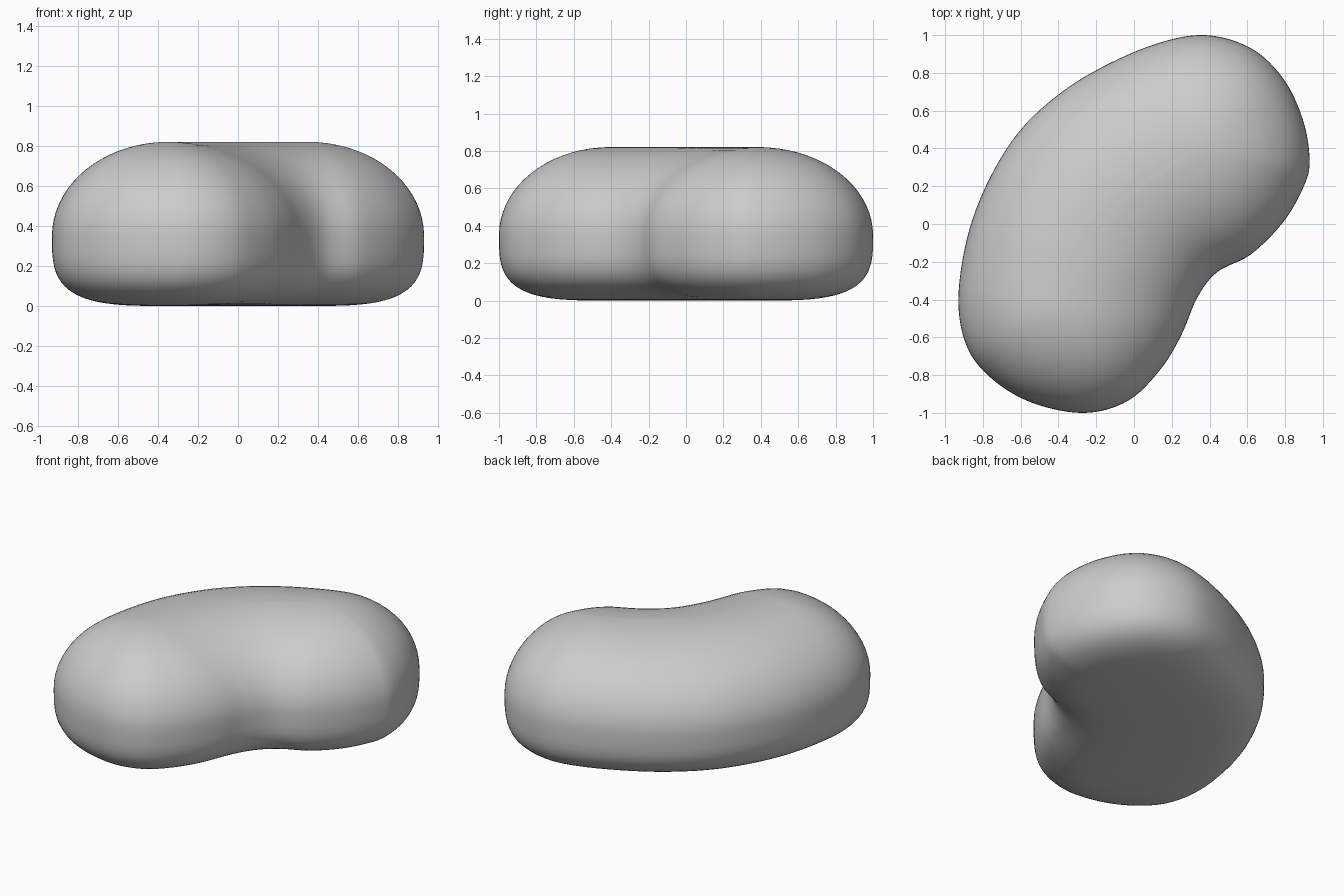
import bpy, bmesh, math
from mathutils import Vector

if "Cube" in bpy.data.objects:
    bpy.data.objects.remove(bpy.data.objects["Cube"])

# Kidney-shaped outline (seen from the top) and inner spine
OUTLINE = [(0.93, 0.33), (0.895, 0.55), (0.79, 0.77), (0.62, 0.93), (0.38, 1.0),
           (0.12, 0.955), (-0.18, 0.825), (-0.42, 0.67), (-0.62, 0.475), (-0.78, 0.21),
           (-0.885, -0.08), (-0.93, -0.41), (-0.88, -0.66), (-0.74, -0.83),
           (-0.53, -0.95), (-0.26, -1.0), (-0.03, -0.935), (0.14, -0.77),
           (0.25, -0.59), (0.335, -0.39), (0.44, -0.255), (0.62, -0.16),
           (0.79, 0.01), (0.895, 0.19)]
SPINE = [(-0.35, -0.41), (-0.27, -0.13), (-0.08, 0.12), (0.12, 0.28), (0.35, 0.39)]
MID_Z, TOP_Z = 0.35, 0.82


def smooth_path(pts, steps, closed):
    """Catmull-Rom sampling of a 2D path."""
    pts = [Vector(p) for p in pts]
    n = len(pts)
    get = (lambda i: pts[i % n]) if closed else (lambda i: pts[max(0, min(n - 1, i))])
    out = []
    for i in range(n if closed else n - 1):
        a, b, c, d = (get(i + k) for k in (-1, 0, 1, 2))
        for s in range(steps):
            t = s / steps
            out.append(0.5 * (2 * b + (c - a) * t + (2 * a - 5 * b + 4 * c - d) * t * t
                              + (3 * b - a - 3 * c + d) * t ** 3))
    return out if closed else out + [pts[-1]]


outline = smooth_path(OUTLINE, 6, True)
spine = smooth_path(SPINE, 40, False)
targets = [min(spine, key=lambda q: (q - p).length) for p in outline]
# Relax the targets so the inner rings flow evenly
for _ in range(6):
    n = len(targets)
    targets = [(targets[i - 1] + targets[i] * 2 + targets[(i + 1) % n]) / 4 for i in range(n)]

# Cross-section: (fraction of radius, height), squarer below, elliptical above
profile = []
N = 18
for i in range(N + 1):
    a = -math.pi / 2 * (1 - i / N)
    e = 2 / 3.4
    profile.append((max(0.04, math.cos(a) ** e if i else 0), MID_Z * (1 - abs(math.sin(a)) ** e)))
for i in range(1, N + 1):
    a = math.pi / 2 * i / N
    profile.append((max(0.04, math.cos(a)), MID_Z + (TOP_Z - MID_Z) * math.sin(a)))

# Pouf body: stacked rings shrinking towards the spine
bm = bmesh.new()
rings = [[bm.verts.new((*(q + (p - q) * r), z)) for p, q in zip(outline, targets)]
         for r, z in profile]
for lo, hi in zip(rings, rings[1:]):
    for i in range(len(lo)):
        j = (i + 1) % len(lo)
        bm.faces.new((lo[i], lo[j], hi[j], hi[i]))
bm.faces.new(rings[0][::-1])
bm.faces.new(rings[-1])
bmesh.ops.recalc_face_normals(bm, faces=bm.faces)
for f in bm.faces:
    f.smooth = True
mesh = bpy.data.meshes.new("bean_pouf")
bm.to_mesh(mesh)
bm.free()
bpy.context.collection.objects.link(bpy.data.objects.new("bean_pouf", mesh))
